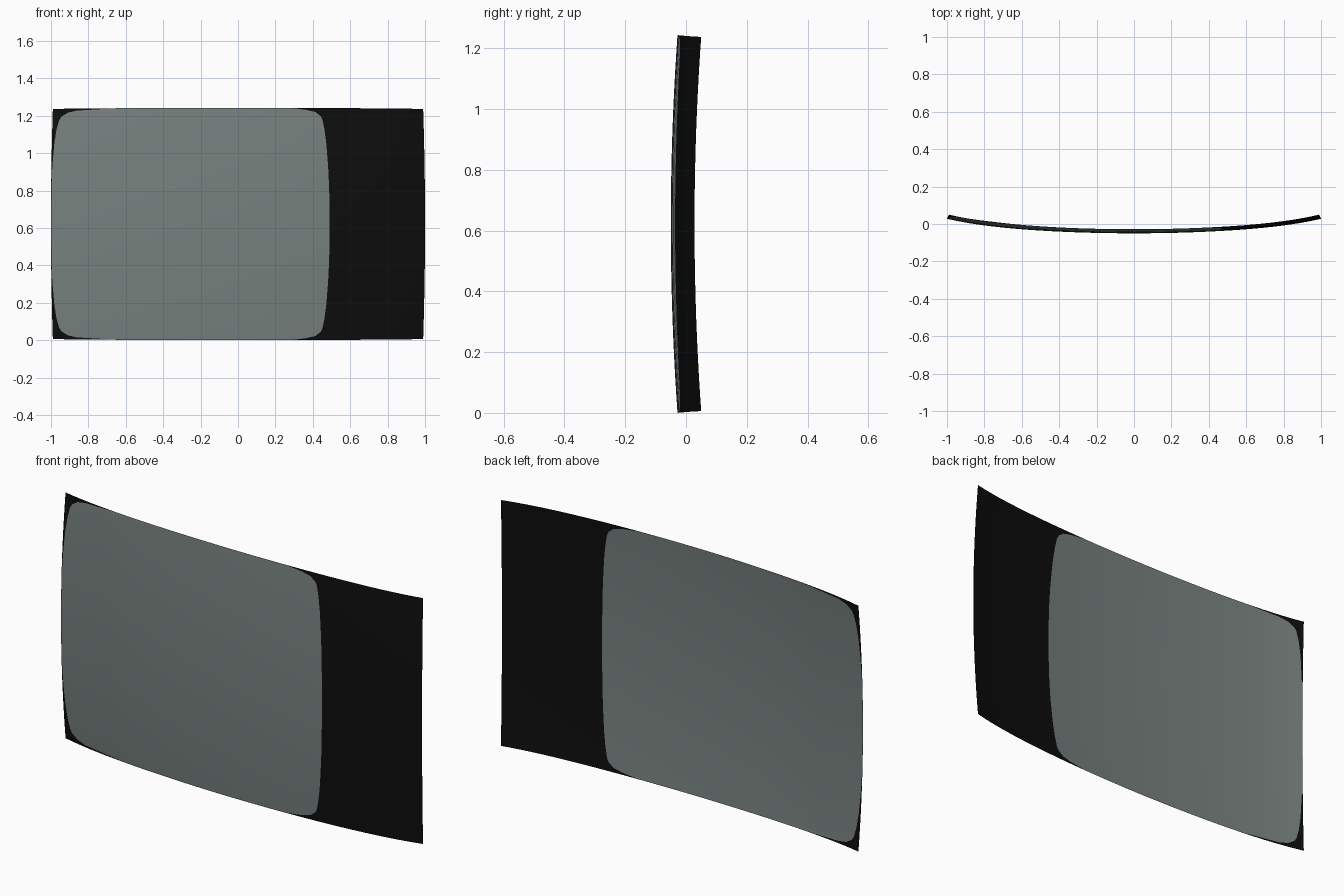
import bpy

if "Cube" in bpy.data.objects:
    bpy.data.objects.remove(bpy.data.objects["Cube"])

# Half outline of the clear area: (|v|, left u, right u), v runs -1..1 up the sheet
OUTLINE = [(0.0, -0.9995, 0.49), (0.3, -0.9985, 0.488), (0.5, -0.995, 0.483),
           (0.7, -0.987, 0.474), (0.82, -0.977, 0.465), (0.9, -0.964, 0.455),
           (0.93, -0.953, 0.446), (0.965, -0.92, 0.418), (0.983, -0.87, 0.37),
           (1.0, -0.65, 0.28)]


def edges(v):
    """Left and right limits of the clear area at height v."""
    a = abs(v)
    for (a0, l0, r0), (a1, l1, r1) in zip(OUTLINE, OUTLINE[1:]):
        if a <= a1:
            t = (a - a0) / (a1 - a0)
            return l0 + (l1 - l0) * t, r0 + (r1 - r0) * t
    return OUTLINE[-1][1:]


def surface(u, v):
    """Sheet bowed forward in both directions."""
    x = u * (1 - 0.01 * v * v)
    y = -0.05 + 0.058 * u ** 2 + 0.02 * u ** 6 + 0.022 * v * v
    z = 0.6215 + v * (0.6215 - 0.006 * u * u)
    return x, y, z


def material(name, rgb):
    m = bpy.data.materials.new(name)
    m.diffuse_color = (*rgb, 1)
    m.use_nodes = True
    m.node_tree.nodes["Principled BSDF"].inputs["Base Color"].default_value = m.diffuse_color
    return m


# Rows: even steps plus the outline heights, mirrored about the middle
half = sorted({a for a, _, _ in OUTLINE} | {i / 10 for i in range(11)})
rows = [-a for a in reversed(half) if a > 0] + half


def strip(name, limits, cols, mat):
    """Curved grid between the two u limits of every row."""
    verts, faces = [], []
    for v in rows:
        u0, u1 = limits(v)
        verts += [surface(u0 + (u1 - u0) * i / cols, v) for i in range(cols + 1)]
    n = cols + 1
    for r in range(len(rows) - 1):
        for c in range(cols):
            k = r * n + c
            faces.append((k, k + 1, k + n + 1, k + n))
    me = bpy.data.meshes.new(name)
    me.from_pydata(verts, [], faces)
    me.materials.append(mat)
    me.polygons.foreach_set("use_smooth", [True] * len(me.polygons))
    ob = bpy.data.objects.new(name, me)
    bpy.context.collection.objects.link(ob)
    return ob


glass = material("grey glass", (0.185, 0.22, 0.212))
black = material("black border", (0.004, 0.004, 0.004))

# Clear pane with the black border on either side
strip("glass_pane", edges, 24, glass)
strip("left_border", lambda v: (-1, edges(v)[0]), 8, black)
strip("right_border", lambda v: (edges(v)[1], 1), 14, black)
